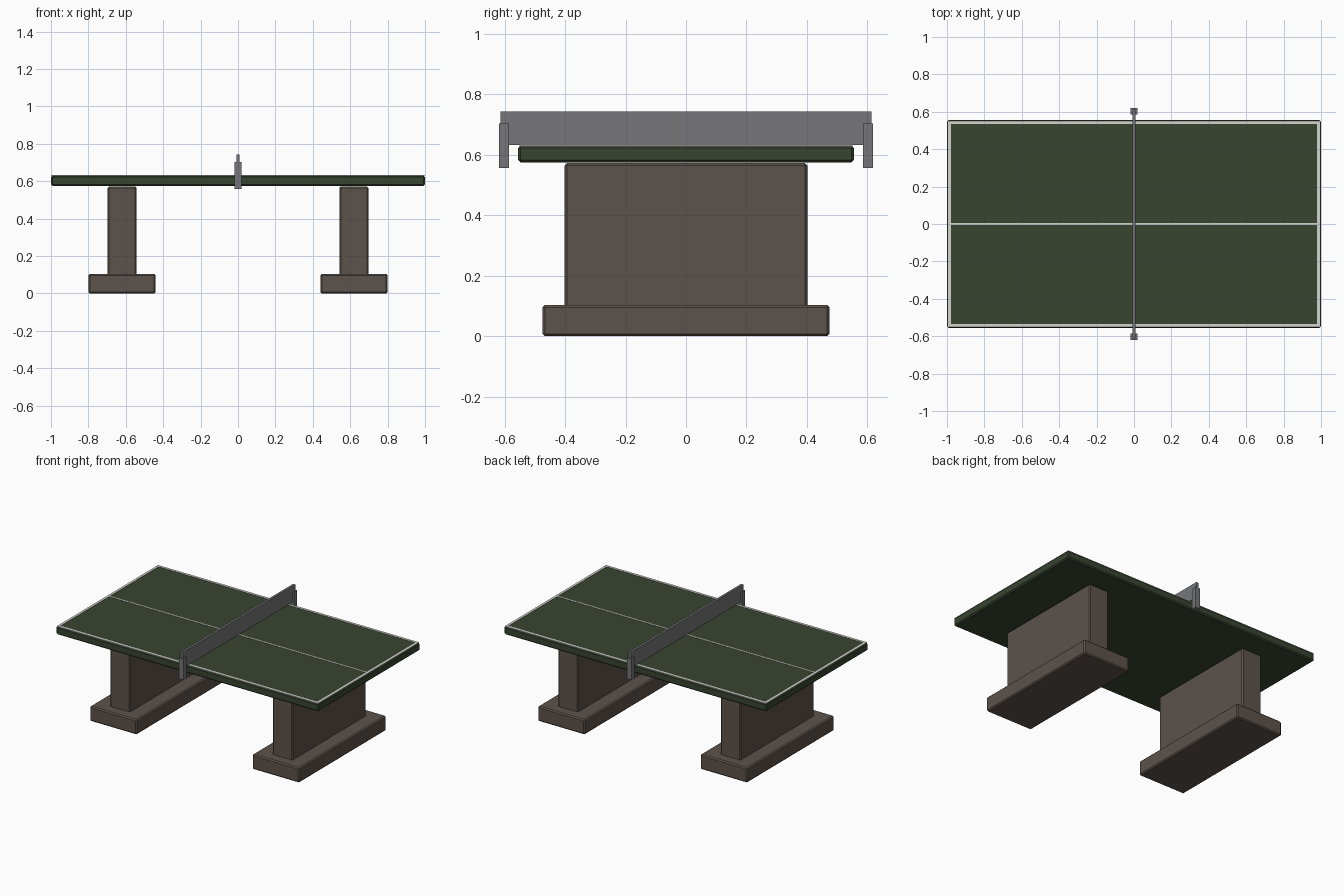
import bpy, bmesh

if "Cube" in bpy.data.objects:
    bpy.data.objects.remove(bpy.data.objects["Cube"])


def material(name, rgb):
    m = bpy.data.materials.new(name)
    m.diffuse_color = (*rgb, 1.0)
    m.use_nodes = True
    m.node_tree.nodes["Principled BSDF"].inputs["Base Color"].default_value = m.diffuse_color
    return m


GREEN = material("dark green", (0.040, 0.058, 0.030))
STONE = material("brown stone", (0.107, 0.084, 0.069))
METAL = material("grey metal", (0.18, 0.183, 0.19))
WHITE = material("line white", (0.66, 0.66, 0.62))


def box(name, x, y, z, mat, bevel=0.0):
    """Box from (min, max) ranges, with optional chamfered edges."""
    bm = bmesh.new()
    bmesh.ops.create_cube(bm, size=1.0)
    for v in bm.verts:
        v.co = [r[1] if c > 0 else r[0] for c, r in zip(v.co, (x, y, z))]
    if bevel:
        bmesh.ops.bevel(bm, geom=bm.edges[:], offset=bevel, segments=1,
                        profile=0.5, affect='EDGES')
    me = bpy.data.meshes.new(name)
    bm.to_mesh(me)
    bm.free()
    me.materials.append(mat)
    ob = bpy.data.objects.new(name, me)
    bpy.context.collection.objects.link(ob)
    return ob


# Table top
L, W, TOP = 1.0, 0.555, 0.63
box("table_top", (-L, L), (-W, W), (0.575, TOP), GREEN, 0.008)

# Painted lines as thin plates: long edges, short edges, centre line
lz = (TOP - 0.002, TOP + 0.002)
ox, oy, lw = L - 0.004, W - 0.004, 0.017
for s, side in ((-1, "a"), (1, "b")):
    box("side_line_" + side, (-ox, ox), sorted((s * oy, s * (oy - lw))), lz, WHITE)
    box("end_line_" + side, sorted((s * ox, s * (ox - lw))), (lw - oy, oy - lw), lz, WHITE)
box("centre_line", (lw - ox, ox - lw), (-0.005, 0.005), lz, WHITE)

# Two pedestals, each a slab leg on a wide foot
for s, side in ((-1, "left"), (1, "right")):
    box("leg_" + side, sorted((s * 0.543, s * 0.697)), (-0.402, 0.402),
        (0.095, 0.572), STONE, 0.008)
    box("foot_" + side, sorted((s * 0.44, s * 0.80)), (-0.475, 0.475),
        (0.0, 0.103), STONE, 0.008)

# Net plate and its end posts
box("net", (-0.008, 0.008), (-0.613, 0.613), (0.633, 0.743), METAL)
for s, side in ((-1, "front"), (1, "back")):
    box("net_post_" + side, (-0.018, 0.018), sorted((s * 0.585, s * 0.619)),
        (0.557, 0.703), METAL)
